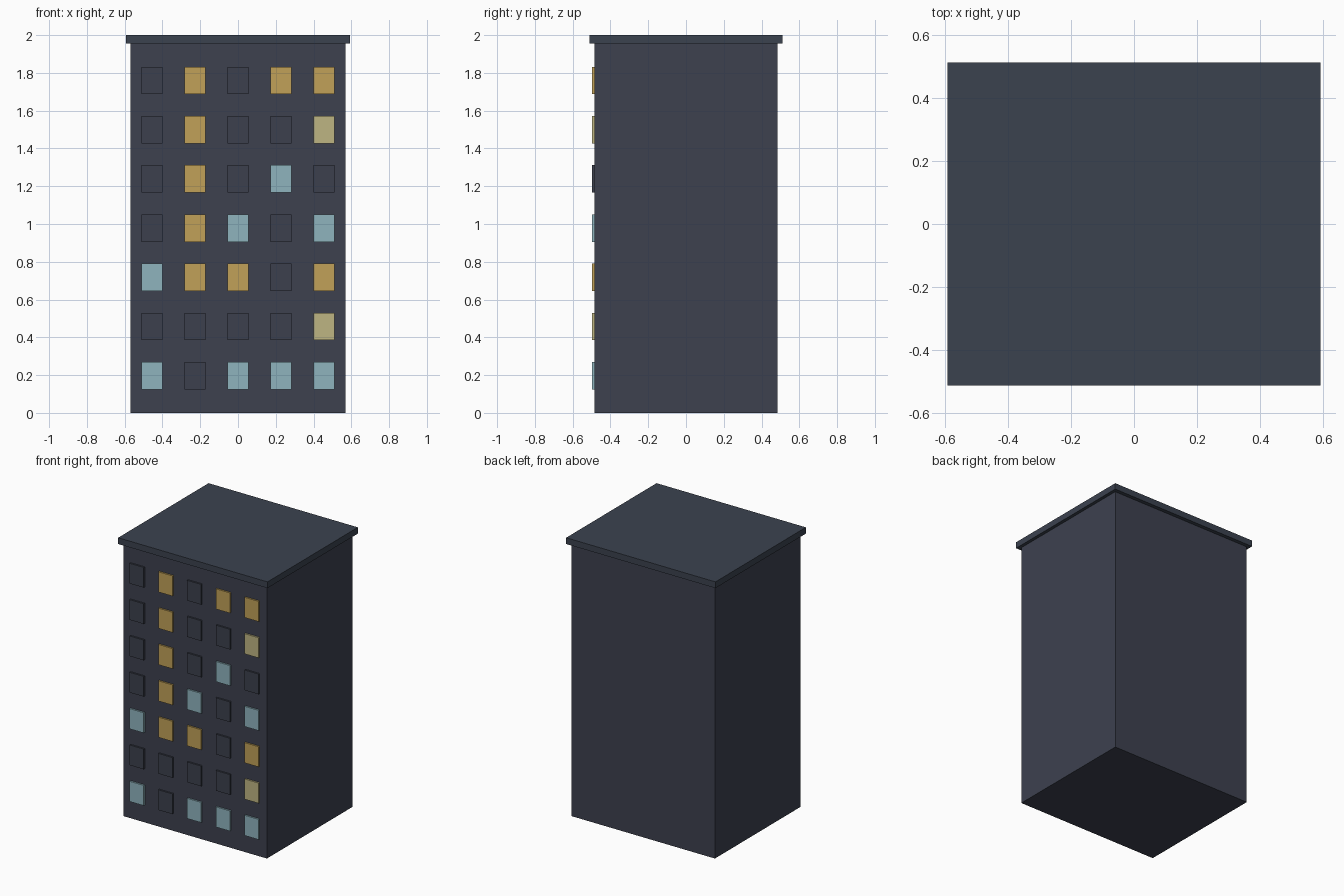
import bpy

cube = bpy.data.objects.get("Cube")
if cube:
    bpy.data.objects.remove(cube, do_unlink=True)


def linear(c):
    c /= 255
    return c / 12.92 if c <= 0.04045 else ((c + 0.055) / 1.055) ** 2.4


def material(name, r, g, b):
    m = bpy.data.materials.new(name)
    m.use_nodes = True
    col = (linear(r), linear(g), linear(b), 1)
    m.diffuse_color = col
    m.node_tree.nodes["Principled BSDF"].inputs["Base Color"].default_value = col
    return m


def box(name, size, centre, mat):
    bpy.ops.mesh.primitive_cube_add(size=1, location=centre)
    ob = bpy.context.object
    ob.name = name
    ob.scale = size
    bpy.ops.object.transform_apply(location=False, rotation=False, scale=True)
    ob.data.materials.append(mat)
    return ob


wall = material("slate wall", 61, 65, 79)
roof = material("slate roof", 59, 66, 79)
glass = {
    "d": material("dark glass", 60, 64, 77),
    "a": material("amber light", 193, 161, 88),
    "p": material("pale light", 190, 181, 130),
    "b": material("blue light", 143, 180, 190),
}

# Tower and overhanging roof slab
box("tower_body", (1.138, 0.97, 1.955), (0, 0, 0.9775), wall)
box("roof_slab", (1.184, 1.024, 0.045), (0, 0, 1.9775), roof)

# Window panes, ground floor first, one letter per pane from -x to +x
floors = ["bdbbb", "ddddp", "baada", "dabdb", "dadbd", "daddp", "dadaa"]
for row, lights in enumerate(floors):
    for col, kind in enumerate(lights):
        box(f"window_{row + 1}_{col + 1}", (0.112, 0.024, 0.145),
            ((col - 2) * 0.228, -0.485, 0.197 + row * 0.2605), glass[kind])
